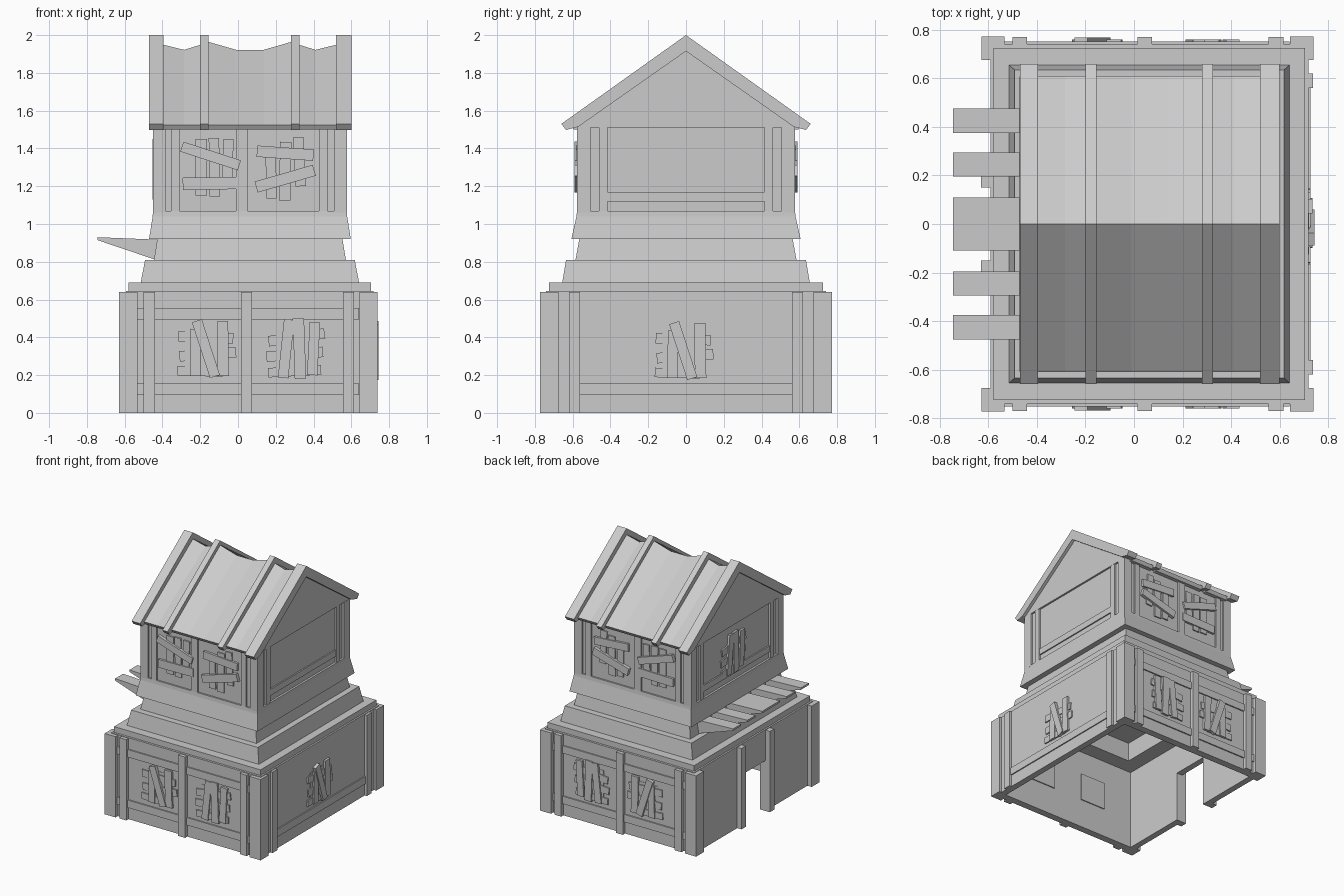
import bpy, bmesh
from math import cos, sin, radians
from mathutils import Vector

if "Cube" in bpy.data.objects:
    bpy.data.objects.remove(bpy.data.objects["Cube"])

CX = 0.063   # centre of the building in x (the awning sticks out to the left)
PX = 0.055   # centre of the lower corner posts


def solid(name, *parts):
    """Each part is a list of rings of points, skinned together and capped."""
    me = bpy.data.meshes.new(name)
    bm = bmesh.new()
    for rings in parts:
        vs = [[bm.verts.new(p) for p in r] for r in rings]
        n = len(vs[0])
        for a, b in zip(vs, vs[1:]):
            for i in range(n):
                j = (i + 1) % n
                bm.faces.new((a[i], a[j], b[j], b[i]))
        bm.faces.new(vs[0])
        bm.faces.new(vs[-1])
    bmesh.ops.recalc_face_normals(bm, faces=bm.faces)
    bm.to_mesh(me)
    bm.free()
    ob = bpy.data.objects.new(name, me)
    bpy.context.collection.objects.link(ob)
    return ob


def rect(hx, hy, z):
    return [(CX - hx, -hy, z), (CX + hx, -hy, z), (CX + hx, hy, z), (CX - hx, hy, z)]


def block(x0, x1, y0, y1, z0, z1):
    return [[(x0, y0, z), (x1, y0, z), (x1, y1, z), (x0, y1, z)] for z in (z0, z1)]


def box(name, *dims):
    return solid(name, block(*dims))


# Body shell: inner ceiling, down the inside, out at the rim, up the outside
tiers = [(.48, .56, .79), (.48, .56, .64), (.605, .685, .64), (.605, .685, 0),
         (.655, .742, 0), (.655, .742, .645), (.642, .725, .645), (.642, .725, .69),
         (.578, .655, .69), (.555, .635, .81), (.508, .585, .81), (.49, .565, .92),
         (.534, .607, .92), (.515, .58, 1.04), (.513, .577, 1.07), (.497, .564, 1.07),
         (.497, .564, 1.515)]
body = solid("tower_body", [rect(*t) for t in tiers])

# Doorway in the left wall
cutter = box("door_cutter", -.75, -.5, -.15, .15, -.1, .40)
cutter.hide_render = True
cutter.hide_viewport = True
mod = body.modifiers.new("doorway", "BOOLEAN")
mod.operation = "DIFFERENCE"
mod.solver = "EXACT"
mod.object = cutter

for s in (-1, 1):  # front (-1) and back (+1)
    def face_box(name, x0, x1, ya, yb, z0, z1):
        box(name, x0, x1, *sorted((s * ya, s * yb)), z0, z1)

    # Lower front/back posts and rails
    for x in (-.50, .015, .555):
        face_box("lower_post", x, x + .06, .735, .77, 0, .64)
    for z in (.095, .495):
        face_box("lower_rail", -.535, .64, .735, .752, z, z + .06)
    # Lower corner posts, L shaped, and the posts beside them on the right
    for sx in (-1, 1):
        xo, xi, xw = PX + sx * .684, PX + sx * .588, PX + sx * .64
        face_box("corner_plate", min(xo, xi), max(xo, xi), .735, .772, 0, .64)
        face_box("corner_side_plate", min(xo, xw), max(xo, xw), .675, .74, 0, .64)
    face_box("right_post", .71, .737, .56, .62, 0, .64)
    face_box("door_post", -.63, -.585, .15, .205, 0, .64)

    # Upper corner posts and inner posts
    for sx in (-1, 1):
        xo, xi = CX + sx * .514, CX + sx * .446
        face_box("upper_corner_post", min(xo, xi), max(xo, xi), .505, .578, 1.06, 1.515)
        xo, xi = CX + sx * .511, CX + sx * .48
        face_box("upper_side_post", min(xo, xi), max(xo, xi), .415, .46, 1.07, 1.515)
    for x0, x1 in ((-.355, -.31), (-.01, .05), (.43, .475)):
        face_box("upper_post", x0, x1, .55, .577, 1.07, 1.51)

# Side rails
box("right_lower_rail", .705, .727, -.56, .56, .095, .155)
box("right_upper_rail", .545, .57, -.415, .415, 1.12, 1.17)
box("left_upper_rail", -.444, -.425, -.415, .415, 1.12, 1.17)

# Gable block under the roof
solid("gable", [[(x, -.577, 1.512), (x, .577, 1.512), (x, 0, 1.917)] for x in (-.451, .575)])

# Chevron roof beams
chevron = [(-.66, 1.53), (0, 2.0), (.66, 1.53), (.635, 1.498), (.57, 1.515), (0, 1.915),
           (-.57, 1.515), (-.635, 1.498)]
beams = [(-.47, -.395), (-.20, -.155), (.28, .325), (.52, .60)]
for x0, x1 in beams:
    solid("roof_beam", [[(x, y, z) for y, z in chevron] for x in (x0, x1)])

# Sagging roof panels between the beams
for sag in ([(-.40, 1.95), (-.285, 1.922), (-.195, 1.95)],
            [(-.16, 1.965), (-.01, 1.922), (.135, 1.922), (.285, 1.965)],
            [(.32, 1.95), (.41, 1.922), (.525, 1.95)]):
    solid("roof_panel", [[(x, -.61, 1.525), (x, 0, z), (x, .61, 1.525),
                          (x, .595, 1.5), (x, -.595, 1.5)] for x, z in sag])

# Wedge planks of the awning over the door
for y0, y1 in ((-.475, -.375), (-.295, -.195), (-.11, .11), (.195, .295), (.375, .475)):
    solid("awning_plank", [[(-.745, y, .93), (-.42, y, .917), (-.42, y, .805), (-.745, y, .915)]
                           for y in (y0, y1)])


def window(name, centre, u, n, boards, pane=True):
    """Boarded window: boards are (u, v, length, width, degrees, layer)."""
    c, u, n, v = Vector(centre), Vector(u), Vector(n), Vector((0, 0, 1))
    parts = []

    def slab(a, b, length, width, deg, d0, d1):
        co, si = cos(radians(deg)), sin(radians(deg))
        corners = [(i * length / 2, j * width / 2) for i, j in ((-1, -1), (1, -1), (1, 1), (-1, 1))]
        parts.append([[c + u * (a + p * co - q * si) + v * (b + p * si + q * co) + n * d
                       for p, q in corners] for d in (d0, d1)])

    if pane:
        slab(0, 0, .22, .22, 0, -.065, .003)
    for a, b, length, width, deg, layer in boards:
        slab(a, b, length, width, deg, -.004, .002 + .008 * layer)
    solid(name, *parts)


leaning = [(0, .06, .29, .055, -2, 1), (.01, -.03, .30, .055, 4, 1), (-.03, -.12, .24, .05, -2, 1),
           (-.055, -.02, .25, .055, 89, 2), (.09, 0, .29, .06, 91, 2), (.0, 0, .31, .055, -72, 3)]
upright = [(0, .06, .30, .055, 8, 1), (-.01, -.03, .30, .055, 5, 1), (-.01, -.12, .28, .05, 3, 1),
           (-.055, 0, .31, .055, 84, 2), (.015, 0, .32, .06, 92, 2), (.09, .0, .28, .055, 87, 2)]
falling = [(-.055, 0, .30, .06, 90, 1), (.015, 0, .31, .055, 91, 1), (.085, .02, .26, .055, 88, 1),
           (-.005, .06, .32, .055, -18, 3), (0, -.085, .305, .065, 1, 2)]
rising = [(-.075, -.03, .27, .055, 91, 1), (.0, -.02, .31, .06, 89, 1), (.075, .03, .26, .055, 93, 1),
          (0, .075, .30, .06, -4, 2), (0, -.06, .32, .06, 16, 3)]

# Boarded windows, front and back alike
for s in (-1, 1):
    n = (0, s, 0)
    window("lower_window_a", (-.17, s * .742, .34), (1, 0, 0), n, leaning)
    window("lower_window_b", (.31, s * .742, .34), (1, 0, 0), n, upright)
    window("upper_window_a", (-.14, s * .564, 1.30), (1, 0, 0), n, falling, False)
    window("upper_window_b", (.25, s * .564, 1.30), (1, 0, 0), n, rising, False)
window("right_window", (.718, -.015, .33), (0, 1, 0), (1, 0, 0), leaning)
window("left_window", (-.434, .03, 1.29), (0, -1, 0), (-1, 0, 0), upright, False)
